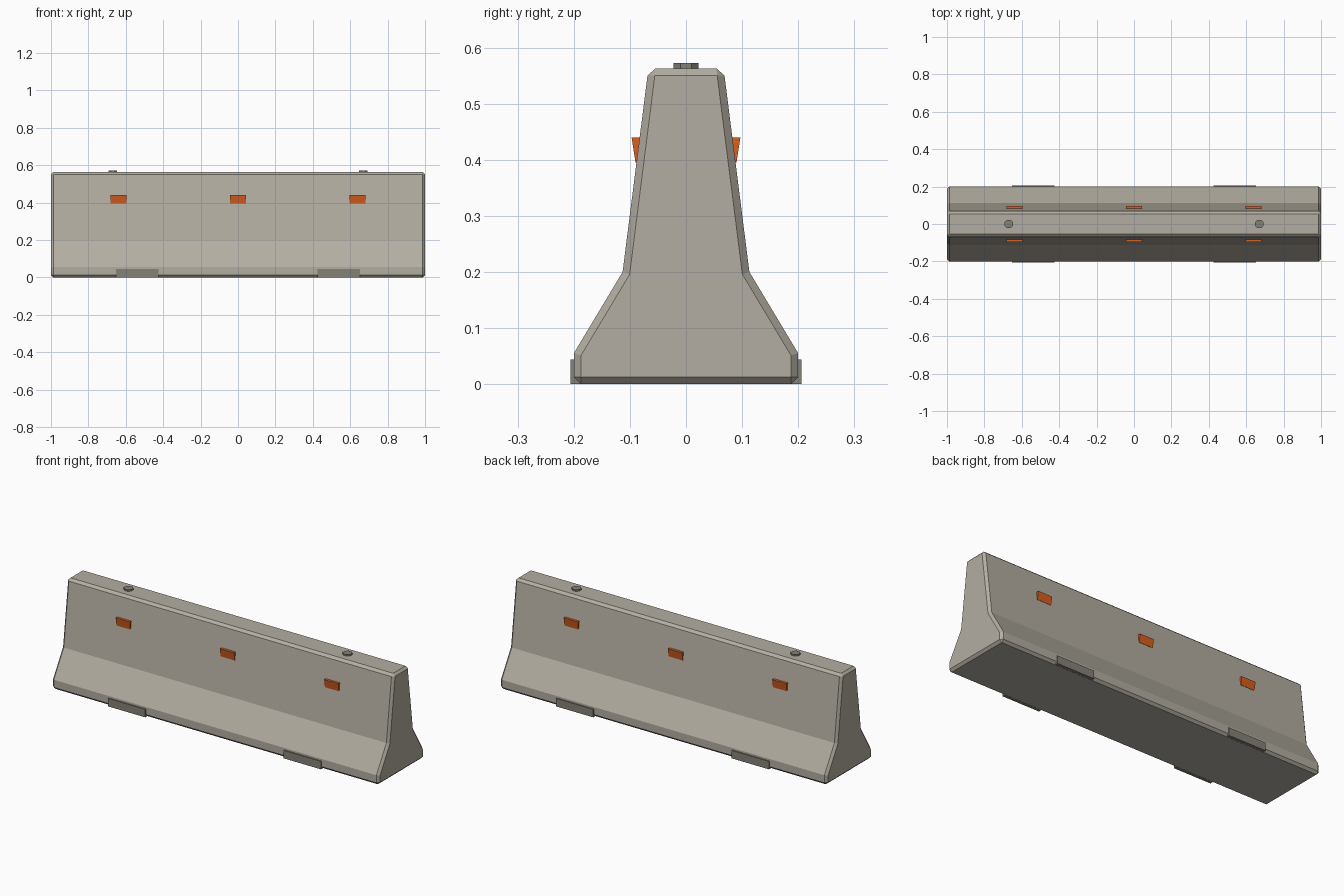
import bpy, bmesh, math

if "Cube" in bpy.data.objects:
    bpy.data.objects.remove(bpy.data.objects["Cube"])


def material(name, rgb):
    m = bpy.data.materials.new(name)
    m.diffuse_color = (*rgb, 1)
    m.use_nodes = True
    m.node_tree.nodes["Principled BSDF"].inputs["Base Color"].default_value = m.diffuse_color
    return m


concrete = material("concrete", (0.456, 0.423, 0.361))
dark_concrete = material("dark_grey", (0.235, 0.220, 0.185))
orange = material("orange", (0.68, 0.115, 0.013))


def finish(name, bm, mat):
    bmesh.ops.recalc_face_normals(bm, faces=bm.faces)
    me = bpy.data.meshes.new(name)
    bm.to_mesh(me)
    bm.free()
    me.materials.append(mat)
    ob = bpy.data.objects.new(name, me)
    bpy.context.collection.objects.link(ob)
    return ob


def extrude_profile(points, x0, x1):
    """Prism along x from a (y, z) outline."""
    bm = bmesh.new()
    face = bm.faces.new([bm.verts.new((x0, y, z)) for y, z in points])
    ext = bmesh.ops.extrude_face_region(bm, geom=[face])
    verts = [g for g in ext["geom"] if isinstance(g, bmesh.types.BMVert)]
    bmesh.ops.translate(bm, verts=verts, vec=(x1 - x0, 0, 0))
    bmesh.ops.recalc_face_normals(bm, faces=bm.faces)
    return bm


# Barrier body: sloped profile with chamfered outer edges
half = [(0.2, 0), (0.2, 0.055), (0.113, 0.2), (0.067, 0.563)]
outline = half + [(-y, z) for y, z in reversed(half)]
bm = extrude_profile(outline, -1, 1)
sharp = [e for e in bm.edges if e.calc_face_angle() > math.radians(45)]
bmesh.ops.bevel(bm, geom=sharp, offset=0.013, segments=1, profile=0.5,
                affect='EDGES')
finish("barrier_body", bm, concrete)

for side, label in ((-1, "front"), (1, "back")):
    # Wedge reflectors on the upper slope
    for i, x in enumerate((-0.638, 0, 0.638)):
        wedge = [(0.075, 0.395), (0.09, 0.395), (0.097, 0.44), (0.075, 0.44)]
        bm = extrude_profile([(side * y, z) for y, z in wedge],
                             x - 0.043, x + 0.043)
        finish(f"{label}_reflector_{i + 1}", bm, orange)
    # Forklift slot plates along the base
    for i, x in enumerate((-0.538, 0.538)):
        plate = [(0.188, 0), (0.206, 0), (0.206, 0.044), (0.188, 0.044)]
        bm = extrude_profile([(side * y, z) for y, z in plate],
                             x - 0.114, x + 0.114)
        finish(f"{label}_slot_plate_{i + 1}", bm, dark_concrete)

# Lifting point caps on top
for i, x in enumerate((-0.67, 0.67)):
    bm = bmesh.new()
    bmesh.ops.create_cone(bm, cap_ends=True, segments=8, radius1=0.0245,
                          radius2=0.0245, depth=0.02)
    # turn a flat side towards each axis
    a = math.pi / 8
    edge_on = any(abs(v.co.y) < 1e-4 for v in bm.verts)
    if edge_on:
        for v in bm.verts:
            c, s = math.cos(a), math.sin(a)
            v.co.x, v.co.y = v.co.x * c - v.co.y * s, v.co.x * s + v.co.y * c
    bmesh.ops.translate(bm, verts=bm.verts, vec=(x, 0, 0.562))
    finish(f"lifting_cap_{i + 1}", bm, dark_concrete)
